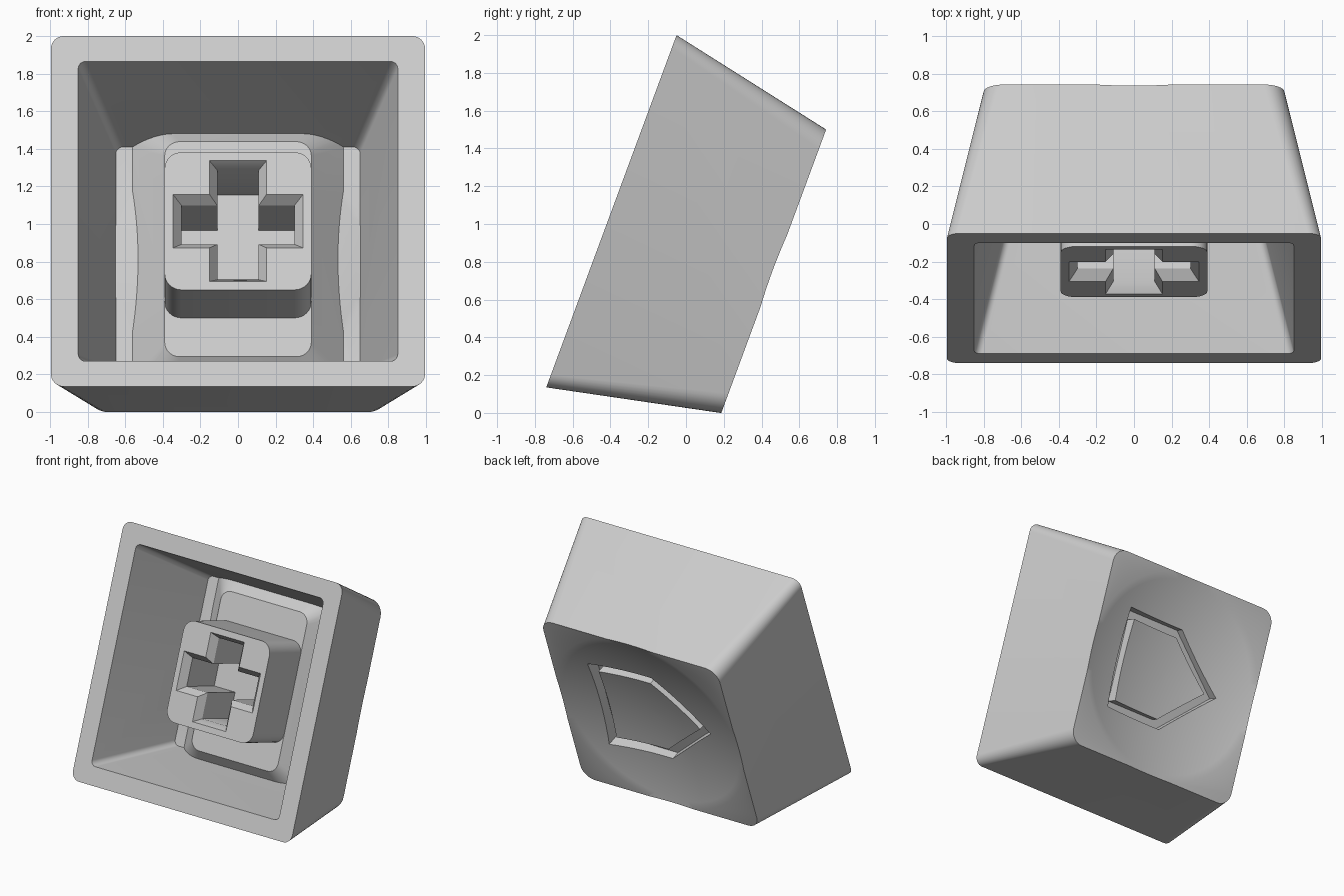
import bpy, bmesh, math
from mathutils import Vector

if "Cube" in bpy.data.objects:
    bpy.data.objects.remove(bpy.data.objects["Cube"], do_unlink=True)

# Tilted frame of the cap: x across, v up along the rim, w from rim to dished face
ORIGIN = Vector((0, -0.395, 1.0675))
V_AXIS = Vector((0, 0.347, 0.938))
W_AXIS = Vector((0, 0.938, -0.347))


def place(x, v, w):
    return ORIGIN + Vector((x, 0, 0)) + V_AXIS * v + W_AXIS * w


def make(name, bm):
    bmesh.ops.recalc_face_normals(bm, faces=bm.faces)
    mesh = bpy.data.meshes.new(name)
    bm.to_mesh(mesh)
    bm.free()
    obj = bpy.data.objects.new(name, mesh)
    bpy.context.collection.objects.link(obj)
    return obj


def loft(name, sections, ring=False):
    """Skin a list of (outline, w) sections; ring joins last to first instead of capping."""
    bm = bmesh.new()
    loops = [[bm.verts.new(place(x, v, w)) for x, v in pts] for pts, w in sections]
    pairs = list(zip(loops, loops[1:]))
    if ring:
        pairs.append((loops[-1], loops[0]))
    else:
        bm.faces.new(loops[0])
        bm.faces.new(loops[-1])
    for a, b in pairs:
        for i in range(len(a)):
            j = (i + 1) % len(a)
            bm.faces.new((a[i], a[j], b[j], b[i]))
    return make(name, bm)


def rounded(hx, hv, r, steps=8):
    pts = []
    for q, (sx, sv) in enumerate(((1, 1), (-1, 1), (-1, -1), (1, -1))):
        for k in range(steps + 1):
            a = (q + k / steps) * math.pi / 2
            pts.append((sx * (hx - r) + r * math.cos(a), sv * (hv - r) + r * math.sin(a)))
    return pts


def cross(arm, hx, hv):
    quarter = [(hx, arm), (arm, arm), (arm, hv)]
    half = quarter + [(-x, v) for x, v in reversed(quarter)]
    return half + [(-x, -v) for x, v in half]


def tag(back, half, shoulder, tip):
    return [(back, half), (shoulder, half), (tip, 0), (shoulder, -half), (back, -half)]


def dome(name, apex, radius, curve=3.0, rings=14, segs=96):
    """Spherical cap with its apex towards the rim and a flat disc behind."""
    sections = []
    for i in range(rings):
        r = radius * (i + 0.3) / (rings - 0.7)
        circle = [(r * math.cos(t * math.tau / segs), r * math.sin(t * math.tau / segs))
                  for t in range(segs)]
        sections.append((circle, apex + curve - math.sqrt(curve ** 2 - r ** 2)))
    return loft(name, sections)


def combine(target, tool, operation):
    tool.hide_render = True
    mod = target.modifiers.new(tool.name, "BOOLEAN")
    mod.operation = operation
    mod.solver = "EXACT"
    mod.object = tool
    bpy.context.view_layer.objects.active = target
    bpy.ops.object.modifier_apply(modifier=mod.name)
    bpy.data.objects.remove(tool, do_unlink=True)


# Tapered outer shell
cap = loft("keycap", [(rounded(0.995, 0.994, 0.07), 0), (rounded(0.80, 0.80, 0.11), 0.916)])

# Hollow inside
cavity = loft("cavity", [(rounded(0.863, 0.863, 0.04), -0.05), (rounded(0.65, 0.65, 0.04), 0.77)])
combine(cap, cavity, "DIFFERENCE")

# Underside of the dish, stem mount and stem post
combine(cap, dome("dish_underside", 0.69, 0.71), "UNION")
mount = loft("stem_mount", [(rounded(0.39, 0.61, 0.08), 0.58), (rounded(0.57, 0.81, 0.16), 0.78)])
combine(cap, mount, "UNION")
post = loft("stem_post", [(rounded(0.39, 0.39, 0.09), 0.15), (rounded(0.39, 0.39, 0.09), 0.62)])
combine(cap, post, "UNION")

# Cross socket with a bevelled mouth
socket = loft("cross_socket", [(cross(0.155, 0.35, 0.345), 0.145),
                               (cross(0.11, 0.30, 0.31), 0.21),
                               (cross(0.11, 0.30, 0.31), 0.59)])
combine(cap, socket, "DIFFERENCE")

# Dished face and engraved tag outline
combine(cap, dome("dish", 0.80, 1.1), "DIFFERENCE")
outer, inner = tag(0.50, 0.41, -0.05, -0.50), tag(0.43, 0.335, -0.02, -0.395)
groove = loft("tag_groove", [(outer, 0.76), (outer, 1.0), (inner, 1.0), (inner, 0.76)], ring=True)
combine(cap, groove, "DIFFERENCE")

# Single grey plastic
colour = (0.6, 0.6, 0.6, 1)
grey = bpy.data.materials.new("light grey plastic")
grey.use_nodes = True
grey.diffuse_color = colour
grey.node_tree.nodes["Principled BSDF"].inputs["Base Color"].default_value = colour
cap.data.materials.clear()
cap.data.materials.append(grey)
for poly in cap.data.polygons:
    poly.material_index = 0

bpy.ops.object.select_all(action="DESELECT")
cap.select_set(True)
bpy.context.view_layer.objects.active = cap
bpy.ops.object.shade_smooth_by_angle(angle=math.radians(30))
